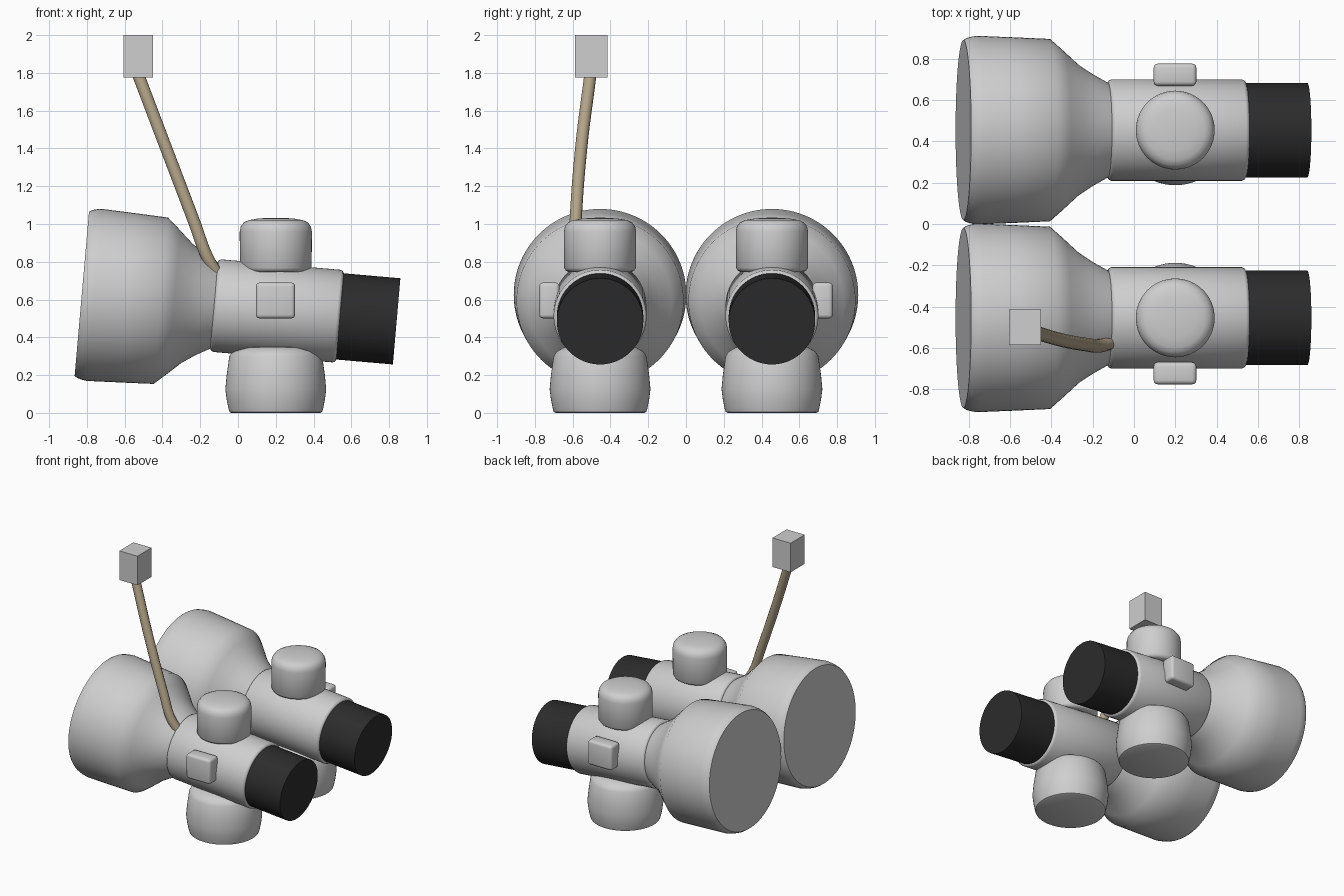
import bpy, bmesh, math
from mathutils import Matrix, Vector

if "Cube" in bpy.data.objects:
    bpy.data.objects.remove(bpy.data.objects["Cube"], do_unlink=True)


def material(name, rgb):
    m = bpy.data.materials.new(name)
    m.use_nodes = True
    m.diffuse_color = (*rgb, 1)
    m.node_tree.nodes["Principled BSDF"].inputs["Base Color"].default_value = (*rgb, 1)
    return m


GREY = material("light grey", (0.62, 0.62, 0.62))
BLACK = material("black rubber", (0.025, 0.025, 0.025))
TAN = material("tan cord", (0.45, 0.37, 0.25))


def finish(bm, name, mat, smooth=True):
    bmesh.ops.recalc_face_normals(bm, faces=bm.faces)
    mesh = bpy.data.meshes.new(name)
    bm.to_mesh(mesh)
    bm.free()
    mesh.materials.append(mat)
    obj = bpy.data.objects.new(name, mesh)
    bpy.context.collection.objects.link(obj)
    if smooth:
        bpy.ops.object.select_all(action="DESELECT")
        obj.select_set(True)
        bpy.context.view_layer.objects.active = obj
        bpy.ops.object.shade_smooth_by_angle(angle=math.radians(40))
    return obj


def lathe(name, profile, mat, frame, sides=64):
    """Closed solid from (height, radius) points turned about the frame's z."""
    bm = bmesh.new()
    rings = []
    for h, r in profile:
        rings.append([bm.verts.new(frame @ Vector((
            r * math.cos(math.tau * i / sides), r * math.sin(math.tau * i / sides), h)))
            for i in range(sides)])
    for a, b in zip(rings, rings[1:]):
        for i in range(sides):
            j = (i + 1) % sides
            bm.faces.new((a[i], a[j], b[j], b[i]))
    bm.faces.new(rings[0])
    bm.faces.new(rings[-1])
    return finish(bm, name, mat)


def box(name, low, high, mat, bevel=0):
    low, high = Vector(low), Vector(high)
    bm = bmesh.new()
    bmesh.ops.create_cube(bm, size=1, matrix=Matrix.Translation((low + high) / 2)
                          @ Matrix.Diagonal((*(high - low), 1)))
    if bevel:
        bmesh.ops.bevel(bm, geom=bm.edges[:], offset=bevel, segments=3,
                        profile=0.5, affect="EDGES")
    return finish(bm, name, mat, bevel > 0)


BELL = [(-0.83, 0.436), (-0.815, 0.446), (-0.79, 0.453), (-0.763, 0.457),
        (-0.59, 0.45), (-0.41, 0.442), (-0.34, 0.38), (-0.27, 0.316),
        (-0.2, 0.27), (-0.11, 0.22)]
BARREL = [(-0.127, 0.23), (-0.122, 0.24), (-0.11, 0.246),
          (0.525, 0.246), (0.537, 0.24), (0.542, 0.23)]
GRIP = [(0.5, 0.229), (0.843, 0.229)]
KNOB = [(0.745, 0.165), (0.752, 0.18), (0.768, 0.19), (0.96, 0.191), (0.985, 0.186),
        (1.008, 0.17), (1.02, 0.145), (1.028, 0.1), (1.033, 0.04)]
BASE = [(0, 0.235), (0.005, 0.245), (0.02, 0.25), (0.07, 0.26), (0.125, 0.267),
        (0.2, 0.26), (0.3, 0.246), (0.325, 0.23), (0.345, 0.195), (0.36, 0.12)]

# Two matching units, one on each side
for side, y in (("right", -0.455), ("left", 0.455)):
    tilted = Matrix.Translation((0, y, 0.558)) @ Matrix.Rotation(math.radians(95), 4, "Y")
    upright = Matrix.Translation((0.2, y, 0))
    lathe(side + "_bell", BELL, GREY, tilted, 96)
    lathe(side + "_barrel", BARREL, GREY, tilted)
    lathe(side + "_eye_grip", GRIP, BLACK, tilted)
    lathe(side + "_top_knob", KNOB, GREY, upright)
    lathe(side + "_base", BASE, GREY, upright)
    # Button on the outer flank
    ends = sorted((math.copysign(0.67, y), math.copysign(0.777, y)))
    box(side + "_button", (0.095, ends[0], 0.5), (0.302, ends[1], 0.69), GREY, 0.02)

# Cord rising from the barrel to the plug
curve = bpy.data.curves.new("cord", "CURVE")
curve.dimensions = "3D"
curve.bevel_depth = 0.033
curve.bevel_resolution = 4
curve.resolution_u = 10
curve.use_fill_caps = True
path = [(-0.115, -0.575, 0.74), (-0.165, -0.59, 0.83), (-0.228, -0.585, 1.0),
        (-0.38, -0.555, 1.4), (-0.532, -0.505, 1.8)]
spline = curve.splines.new("BEZIER")
spline.bezier_points.add(len(path) - 1)
for point, co in zip(spline.bezier_points, path):
    point.co = co
    point.handle_left_type = point.handle_right_type = "AUTO"
curve.materials.append(TAN)
bpy.context.collection.objects.link(bpy.data.objects.new("cord", curve))

# Plug at the end of the cord
box("plug", (-0.605, -0.587, 1.775), (-0.45, -0.415, 2), GREY)
